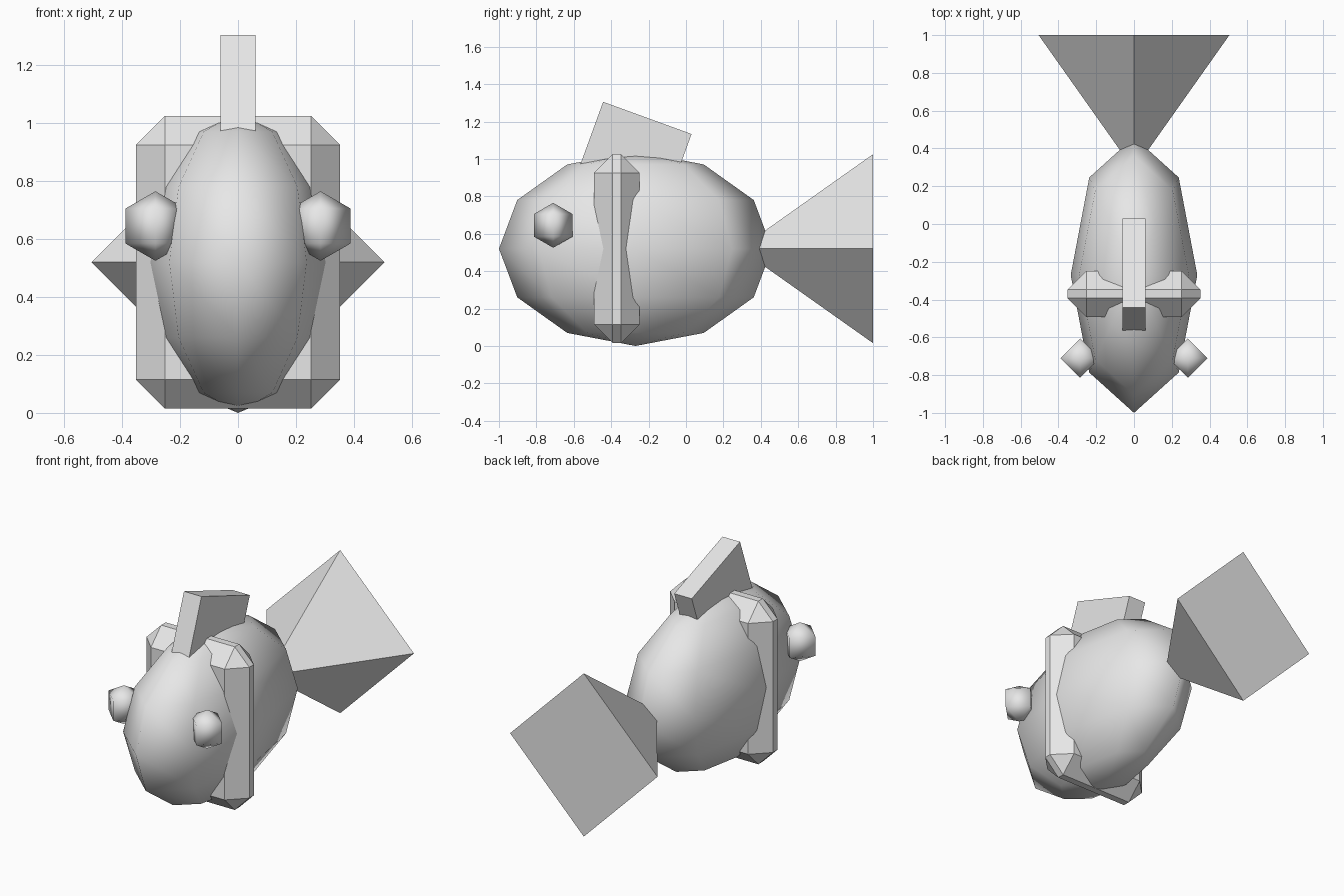
import bpy, math

cube = bpy.data.objects.get("Cube")
if cube:
    bpy.data.objects.remove(cube, do_unlink=True)

grey = bpy.data.materials.new("plain grey")
grey.use_nodes = True
grey.diffuse_color = (0.8, 0.8, 0.8, 1)
grey.node_tree.nodes["Principled BSDF"].inputs["Base Color"].default_value = (0.8, 0.8, 0.8, 1)


def finish(name, scale=(1, 1, 1), smooth=False):
    ob = bpy.context.object
    ob.name = name
    ob.scale = scale
    bpy.ops.object.transform_apply(location=False, rotation=False, scale=True)
    ob.data.materials.append(grey)
    if smooth:
        bpy.ops.object.shade_smooth()
    return ob


MID = 0.52  # height of the fish's centre line

# Body: squashed low-poly sphere with its poles up and down
bpy.ops.mesh.primitive_uv_sphere_add(segments=8, ring_count=6, radius=1, location=(0, -0.27, MID))
finish("body", (0.335, 0.73, MID), smooth=True)

# Eyes
for side, x in (("left", 0.285), ("right", -0.285)):
    bpy.ops.mesh.primitive_uv_sphere_add(segments=4, ring_count=3, radius=0.12, location=(x, -0.71, 0.645))
    finish(side + "_eye", smooth=True)

# Bevelled band behind the head
bpy.ops.mesh.primitive_cube_add(size=2, location=(0, -0.37, MID))
band = finish("gill_band", (0.352, 0.122, 0.505))
bevel = band.modifiers.new("chamfer", 'BEVEL')
bevel.width = 0.1
bevel.segments = 1

# Back fin: thin box tilted backwards
tilt = math.radians(-20)
depth = 0.44
along, down = 0.2515, depth / 2
y = -0.443 + along * math.cos(tilt) + down * math.sin(tilt)
z = 1.305 + along * math.sin(tilt) - down * math.cos(tilt)
bpy.ops.mesh.primitive_cube_add(size=1, location=(0, y, z), rotation=(tilt, 0, 0))
finish("dorsal_fin", (0.12, 0.503, depth))

# Tail: four-sided pyramid with its tip inside the body
bpy.ops.mesh.primitive_cone_add(vertices=4, radius1=0.505, radius2=0, depth=0.714,
                                location=(0, 0.643, MID), rotation=(math.pi / 2, 0, 0))
finish("tail_fin")
